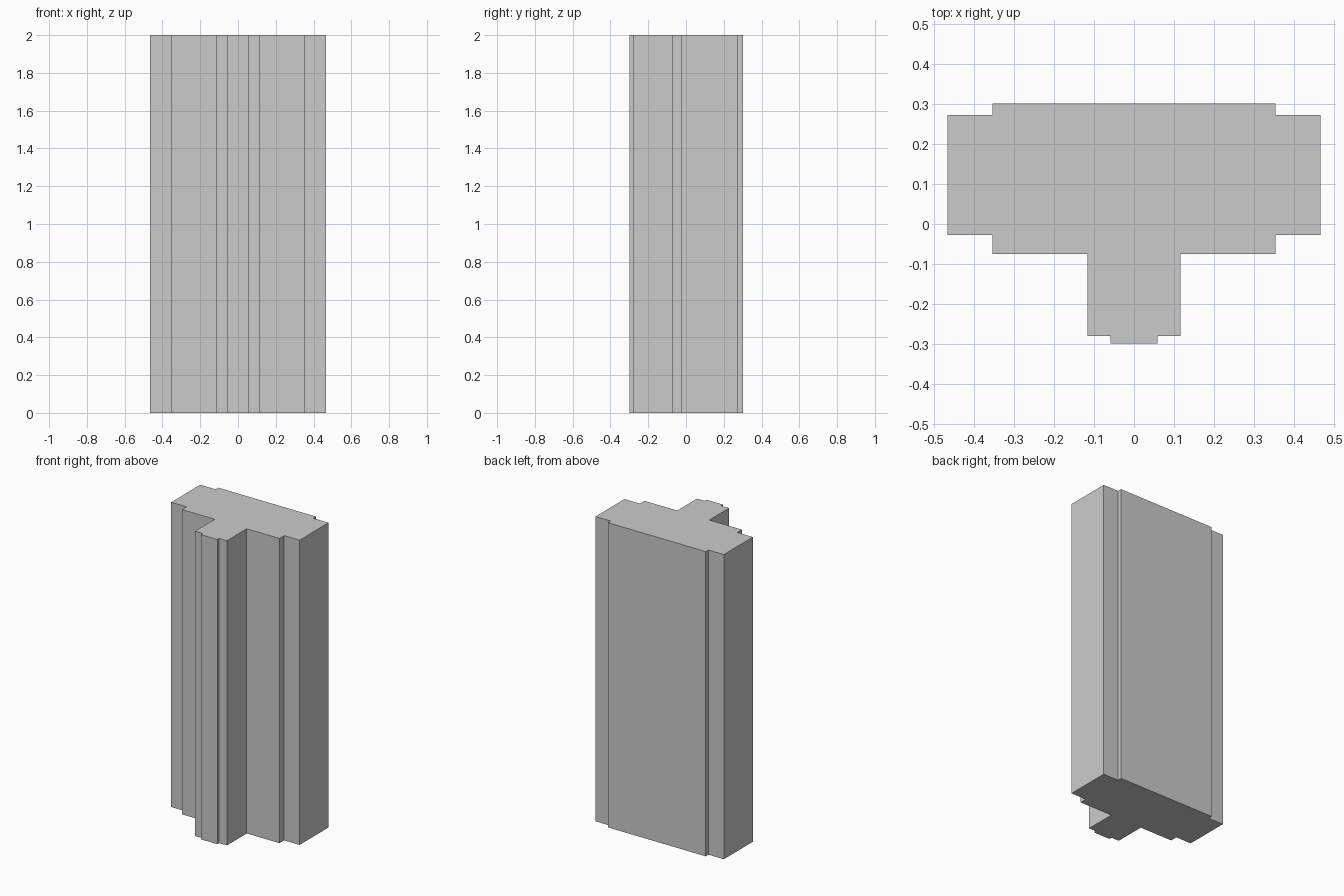
import bpy, bmesh

if "Cube" in bpy.data.objects:
    bpy.data.objects.remove(bpy.data.objects["Cube"])

HEIGHT = 2.0

# Right half of the stepped T-shaped cross-section, front to back
half = [(0.059, -0.299), (0.059, -0.28), (0.116, -0.28), (0.116, -0.075),
        (0.354, -0.075), (0.354, -0.027), (0.466, -0.027), (0.466, 0.273),
        (0.354, 0.273), (0.354, 0.301)]

# Mirror to get the full outline
outline = half + [(-x, y) for x, y in reversed(half)]

# Extrude the outline into the pillar
bm = bmesh.new()
base = bm.faces.new([bm.verts.new((x, y, 0)) for x, y in outline])
top = bmesh.ops.extrude_face_region(bm, geom=[base], use_keep_orig=True)
bmesh.ops.translate(bm, vec=(0, 0, HEIGHT),
                    verts=[g for g in top["geom"] if isinstance(g, bmesh.types.BMVert)])
bmesh.ops.recalc_face_normals(bm, faces=bm.faces)

mesh = bpy.data.meshes.new("stepped_pillar")
bm.to_mesh(mesh)
bm.free()
pillar = bpy.data.objects.new("stepped_pillar", mesh)
bpy.context.collection.objects.link(pillar)
